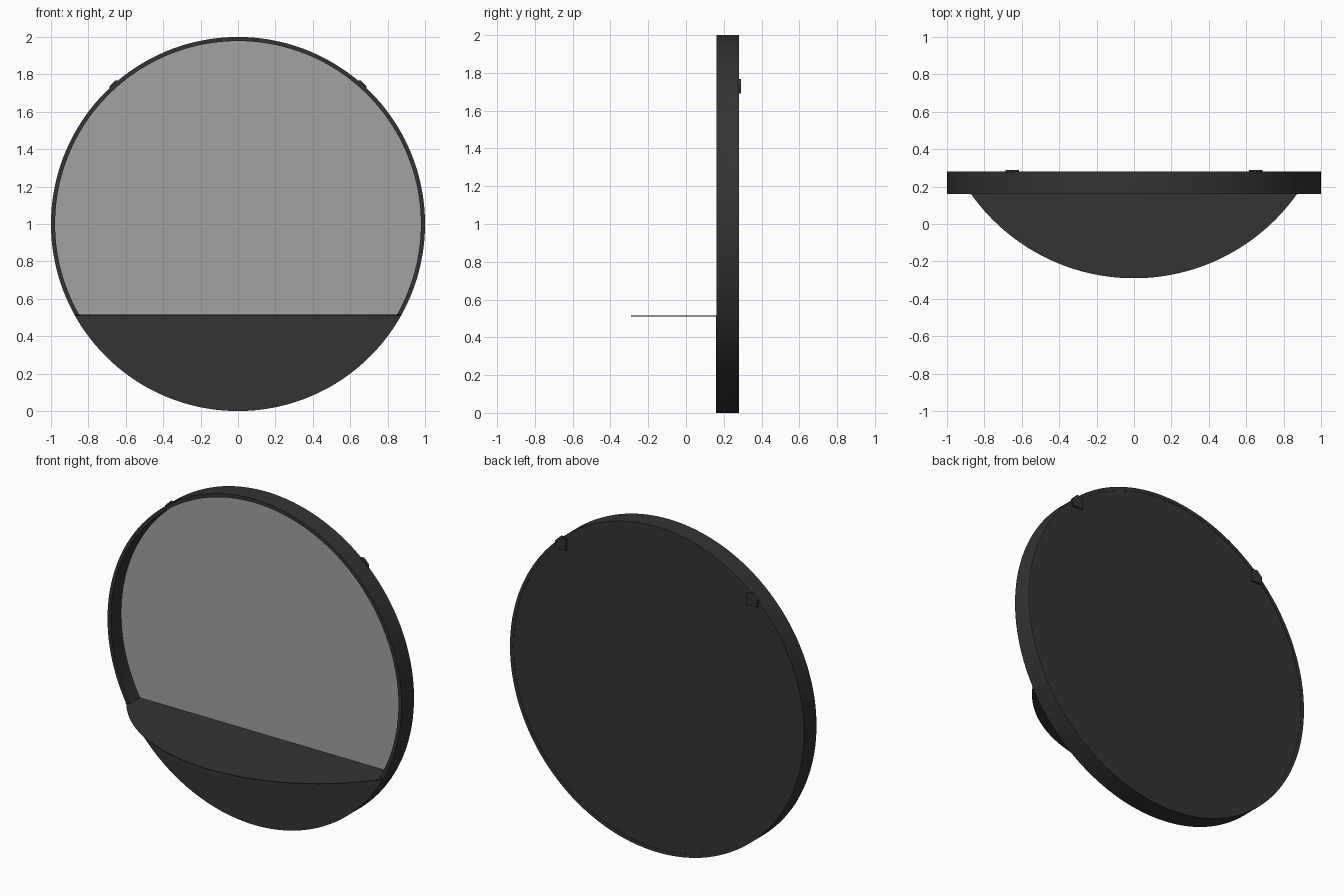
import bpy, bmesh, math

if "Cube" in bpy.data.objects:
    bpy.data.objects.remove(bpy.data.objects["Cube"])

SHELF_Z, FRONT, BACK = 0.515, 0.161, 0.281


def material(name, v):
    m = bpy.data.materials.new(name)
    m.diffuse_color = (v, v, v, 1)
    m.use_nodes = True
    m.node_tree.nodes["Principled BSDF"].inputs["Base Color"].default_value = m.diffuse_color
    return m


black = material("matte black", 0.033)
grey = material("mirror grey", 0.36)


def finish(name, bm, mat):
    bmesh.ops.recalc_face_normals(bm, faces=bm.faces)
    me = bpy.data.meshes.new(name)
    bm.to_mesh(me)
    bm.free()
    me.materials.append(mat)
    ob = bpy.data.objects.new(name, me)
    bpy.context.collection.objects.link(ob)
    bpy.ops.object.select_all(action='DESELECT')
    ob.select_set(True)
    bpy.context.view_layer.objects.active = ob
    bpy.ops.object.shade_smooth_by_angle(angle=math.radians(30))
    return ob


def prism(name, base, offset, mat):
    """Extrude a flat outline of 3D points along an offset."""
    bm = bmesh.new()
    face = bm.faces.new([bm.verts.new(p) for p in base])
    new = bmesh.ops.extrude_face_region(bm, geom=[face], use_keep_orig=True)
    bmesh.ops.translate(bm, vec=offset,
                        verts=[g for g in new["geom"] if isinstance(g, bmesh.types.BMVert)])
    return finish(name, bm, mat)


def arc(cx, cy, r, a0, a1, n=96):
    return [(cx + r * math.cos(a0 + (a1 - a0) * i / n),
             cy + r * math.sin(a0 + (a1 - a0) * i / n)) for i in range(n + 1)]


def upright(points, y):
    return [(x, y, z) for x, z in points]


# Round rim, lathed from a thin rectangular section
bm = bmesh.new()
N = 144
rings = []
for r, y in ((1.0, FRONT), (1.0, BACK), (0.978, BACK), (0.978, FRONT)):
    rings.append([bm.verts.new((r * math.cos(2 * math.pi * i / N), y,
                                1 + r * math.sin(2 * math.pi * i / N))) for i in range(N)])
for k in range(4):
    a, b = rings[k], rings[(k + 1) % 4]
    for i in range(N):
        j = (i + 1) % N
        bm.faces.new((a[i], a[j], b[j], b[i]))
finish("rim", bm, black)

# Back board inside the rim
prism("back_board", upright(arc(0, 1, 0.978, 0, 2 * math.pi, N)[:-1], BACK - 0.011),
      (0, 0.009, 0), black)

# Mirror glass above the shelf
s = math.asin((SHELF_Z - 1) / 0.978)
prism("mirror_glass", upright(arc(0, 1, 0.978, s, math.pi - s), 0.262), (0, 0.006, 0), grey)

# Lower front panel
s = math.asin((SHELF_Z - 1) / 1.0)
prism("lower_panel", upright(arc(0, 1, 1.0, math.pi - s, 2 * math.pi + s), FRONT - 0.003),
      (0, 0.004, 0), black)

# Shelf: bowed front edge, running back to the glass
half, depth = 0.872, FRONT + 0.29
r = (half ** 2 + depth ** 2) / (2 * depth)
t = math.asin(half / r)
bow = arc(0, -0.29 + r, r, -math.pi / 2 - t, -math.pi / 2 + t)
outline = bow + [(0.85, 0.262), (-0.85, 0.262)]
prism("shelf", [(x, y, SHELF_Z - 0.004) for x, y in outline], (0, 0, 0.004), black)

# Hanging tabs on the back
tab = [(0.615, 1.69), (0.615, 1.763), (0.655, 1.768), (0.688, 1.735), (0.685, 1.69)]
for side, name in ((1, "tab_right"), (-1, "tab_left")):
    prism(name, upright([(side * x, z) for x, z in tab], 0.272), (0, 0.018, 0), black)
